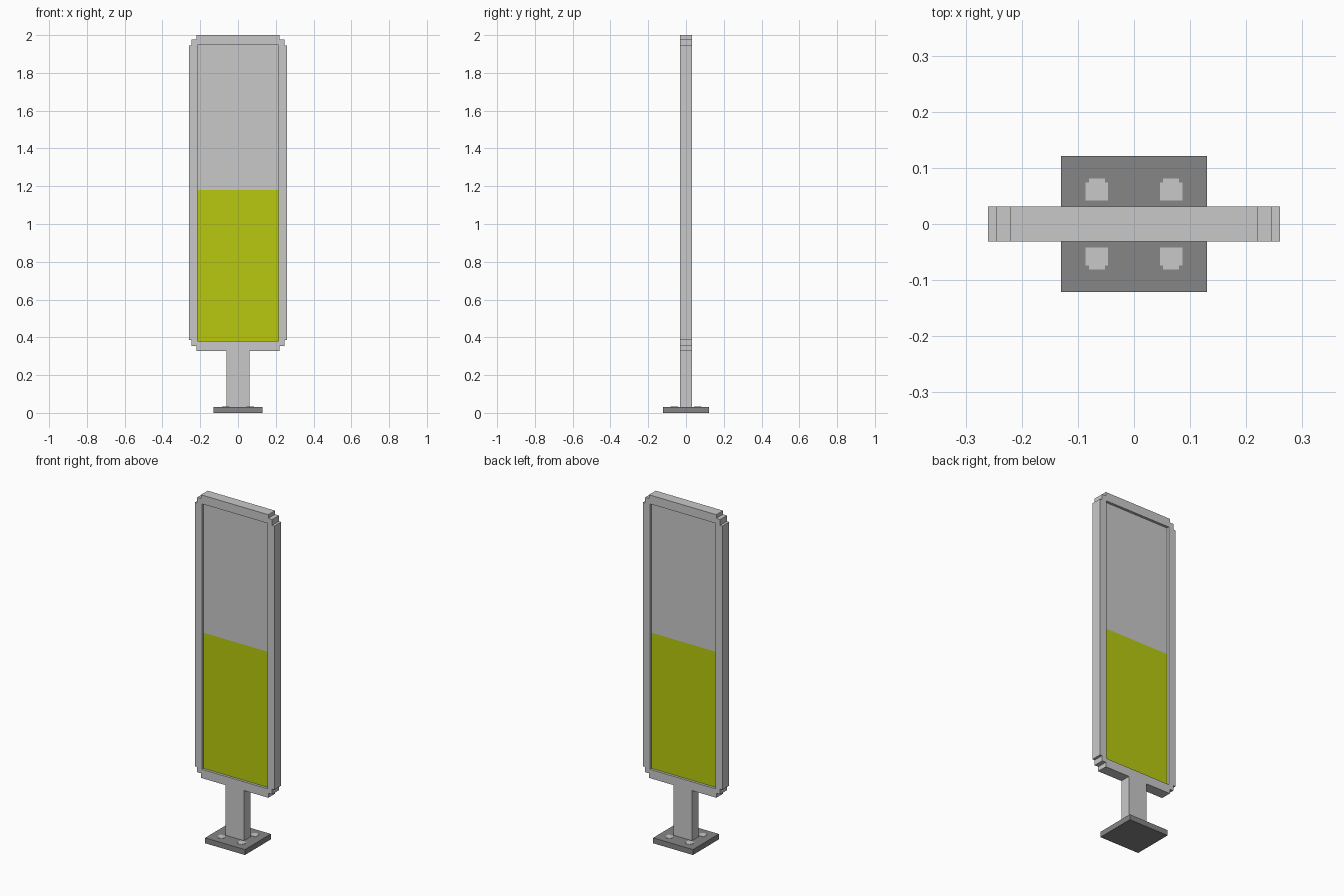
import bpy
import math

cube = bpy.data.objects.get("Cube")
if cube:
    bpy.data.objects.remove(cube, do_unlink=True)


def material(name, rgb):
    m = bpy.data.materials.new(name)
    m.use_nodes = True
    m.diffuse_color = (*rgb, 1)
    m.node_tree.nodes["Principled BSDF"].inputs["Base Color"].default_value = (*rgb, 1)
    return m


LIGHT = material("light grey", (0.584, 0.584, 0.584))
DARK = material("dark grey", (0.238, 0.238, 0.238))
LIME = material("lime yellow", (0.479, 0.584, 0.0044))


def prism(name, loops, depth, mat, location=(0, 0, 0), upright=False):
    """Extrude closed 2D loops (later loops are holes) by depth, centred."""
    curve = bpy.data.curves.new(name, "CURVE")
    curve.dimensions = "2D"
    curve.fill_mode = "BOTH"
    curve.extrude = depth / 2
    for pts in loops:
        s = curve.splines.new("POLY")
        s.points.add(len(pts) - 1)
        for p, (x, y) in zip(s.points, pts):
            p.co = (x, y, 0, 1)
        s.use_cyclic_u = True
    tmp = bpy.data.objects.new(name + "_profile", curve)
    bpy.context.collection.objects.link(tmp)
    bpy.context.view_layer.update()
    mesh = bpy.data.meshes.new_from_object(
        tmp.evaluated_get(bpy.context.evaluated_depsgraph_get()))
    bpy.data.objects.remove(tmp, do_unlink=True)
    bpy.data.curves.remove(curve)
    mesh.name = name
    mesh.materials.clear()
    mesh.materials.append(mat)
    for f in mesh.polygons:
        f.material_index = 0
        f.use_smooth = False
    ob = bpy.data.objects.new(name, mesh)
    bpy.context.collection.objects.link(ob)
    ob.location = location
    if upright:
        ob.rotation_euler.x = math.pi / 2
    return ob


def rect(x, lo, hi):
    return [(-x, lo), (x, lo), (x, hi), (-x, hi)]


# Sign dimensions
THICK = 0.063
BOTTOM, TOP = 0.328, 2.0
WIN_X, WIN_LO, WIN_HI = 0.214, 0.38, 1.948
SPLIT = 1.181

# Frame outline with two-step corners, mirrored to the other half
right = [(0.22, BOTTOM), (0.22, 0.355), (0.245, 0.355), (0.245, 0.386), (0.26, 0.386),
         (0.26, 1.944), (0.245, 1.944), (0.245, 1.978), (0.22, 1.978), (0.22, TOP)]
outline = right + [(-x, z) for x, z in reversed(right)]
prism("sign_frame", [outline, rect(WIN_X, WIN_LO, WIN_HI)], THICK, LIGHT, upright=True)

# Recessed two-tone panel, visible on both sides
prism("lower_panel", [rect(WIN_X, WIN_LO, SPLIT)], 0.033, LIME, upright=True)
prism("upper_panel", [rect(WIN_X, SPLIT, WIN_HI)], 0.033, LIGHT, upright=True)

# Post and base plate
prism("post", [rect(0.061, 0.032, BOTTOM)], THICK, LIGHT, upright=True)
prism("base_plate", [rect(0.13, -0.121, 0.121)], 0.032, DARK, (0, 0, 0.016))

# Flat bolt heads with notched outer corners
for side, sx in (("left", 1), ("right", -1)):
    for end, sy in (("front", -1), ("back", 1)):
        half = [(0.020, 0.042), (0.020, 0.074), (0.014, 0.074), (0.014, 0.081)]
        pts = half + [(-x, y) for x, y in reversed(half)]
        prism(f"bolt_{end}_{side}", [[(x + sx * 0.066, y * sy) for x, y in pts]],
              0.002, LIGHT, (0, 0, 0.0325))
